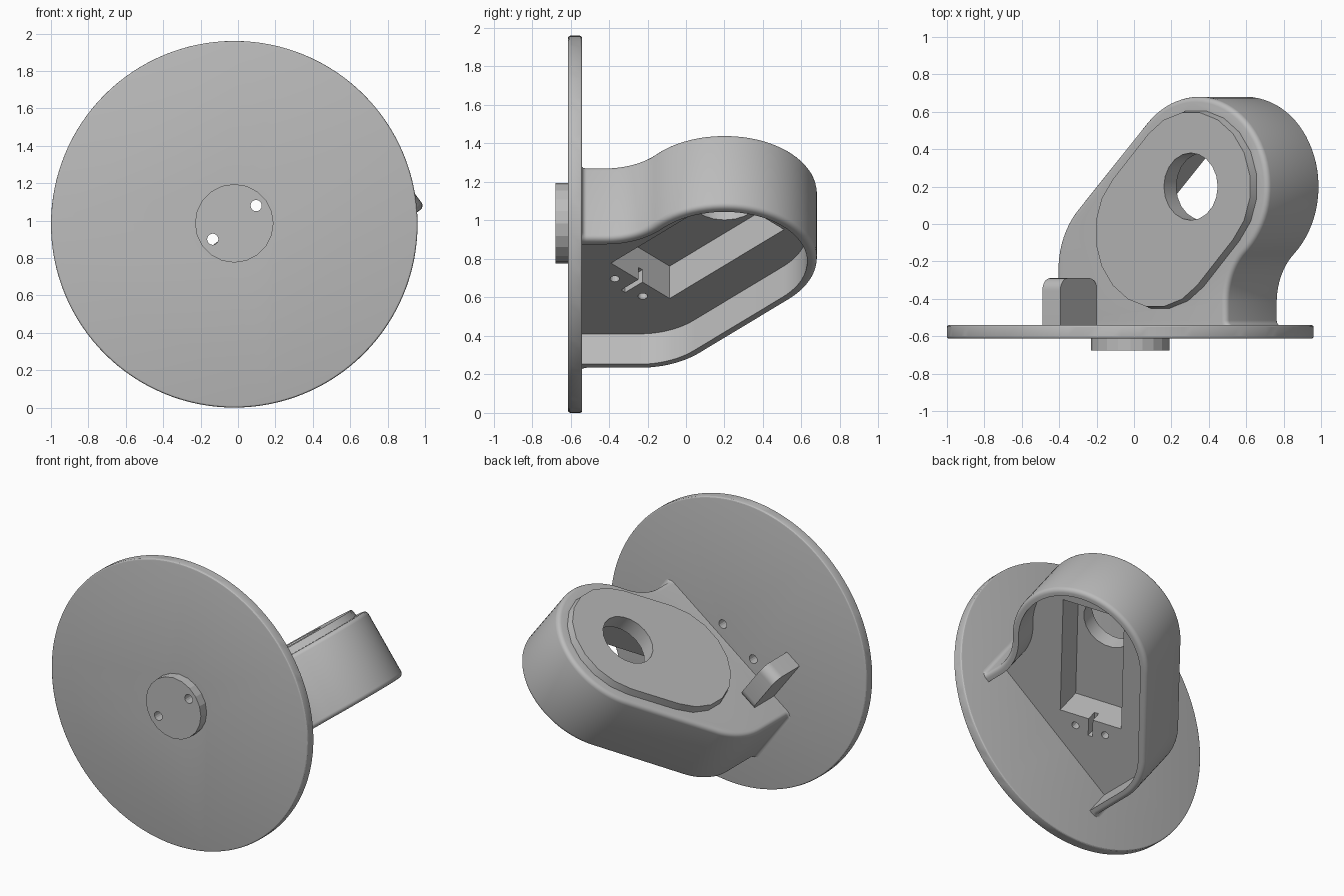
import bpy, bmesh, math
from mathutils import Matrix, Vector

if "Cube" in bpy.data.objects:
    bpy.data.objects.remove(bpy.data.objects["Cube"])

grey = bpy.data.materials.new("plain grey")
grey.diffuse_color = (0.5, 0.5, 0.5, 1)
grey.use_nodes = True
grey.node_tree.nodes["Principled BSDF"].inputs["Base Color"].default_value = grey.diffuse_color

TILT = math.radians(37)
CX, CZ = -0.02, 0.98
# Tilted frame of the bracket: local x across, local y away from disc, local z up
FRAME = Matrix.Translation((CX, 0, CZ)) @ Matrix.Rotation(-TILT, 4, 'Y')
# Frame of the disc: local z points towards the front
DISC = Matrix.Translation((CX, 0, CZ)) @ Matrix.Rotation(math.pi / 2, 4, 'X')
TOP, BOTTOM, CEILING = -0.067, -0.537, -0.34
DISC_BACK = -0.54
C1, C2 = (0.39, 0.20), (0.15, -0.045)


def arc(c, r, a0, a1, n):
    return [(c[0] + r * math.cos(math.radians(a0 + (a1 - a0) * i / n)),
             c[1] + r * math.sin(math.radians(a0 + (a1 - a0) * i / n))) for i in range(n + 1)]


def prism(name, pts, z0, z1, frame, bevel=0.0, bevel_rule=None, top_pts=None, segs=4):
    """Extrude an outline from z0 to z1, optionally tapering and rounding the end rims."""
    bm = bmesh.new()
    lo = [bm.verts.new((x, y, z0)) for x, y in pts]
    hi = [bm.verts.new((x, y, z1)) for x, y in (top_pts or pts)]
    n = len(pts)
    bm.faces.new(lo)
    bm.faces.new(hi)
    for i in range(n):
        bm.faces.new((lo[i], lo[(i + 1) % n], hi[(i + 1) % n], hi[i]))
    bmesh.ops.recalc_face_normals(bm, faces=bm.faces)
    if bevel:
        rims = [e for e in bm.edges if abs(e.verts[0].co.z - e.verts[1].co.z) < 1e-6
                and (bevel_rule is None or bevel_rule(e))]
        bmesh.ops.bevel(bm, geom=rims, offset=bevel, segments=segs, profile=0.5,
                        affect='EDGES', clamp_overlap=False)
    bm.transform(frame)
    me = bpy.data.meshes.new(name)
    bm.to_mesh(me)
    bm.free()
    ob = bpy.data.objects.new(name, me)
    bpy.context.collection.objects.link(ob)
    me.materials.append(grey)
    return ob


def circle(c, r, n):
    return arc(c, r, 0, 360, n)[:-1]


def capsule(r, n=10):
    """Stadium around C1 and C2, whose axis runs at 45 degrees."""
    return arc(C1, r, -45, 135, n) + arc(C2, r, 135, 315, n)


def slanted_box(c, length, width):
    """Rectangle with its long side at 45 degrees."""
    a, b = Vector((1, 1)).normalized() * length / 2, Vector((-1, 1)).normalized() * width / 2
    c = Vector(c)
    return [tuple(c + s * a + t * b) for s, t in ((-1, -1), (1, -1), (1, 1), (-1, 1))]


def combine(ob, other, op):
    m = ob.modifiers.new(op.lower(), 'BOOLEAN')
    m.operation, m.object, m.solver = op, other, 'EXACT'
    bpy.context.view_layer.objects.active = ob
    bpy.ops.object.modifier_apply(modifier=m.name)
    bpy.data.objects.remove(other)


def smooth(ob, angle=28):
    bpy.ops.object.select_all(action='DESELECT')
    ob.select_set(True)
    bpy.context.view_layer.objects.active = ob
    bpy.ops.object.shade_smooth_by_angle(angle=math.radians(angle))


def outline(t, flare):
    """Bracket side profile, moved inwards by t."""
    r, ul, ur, yc, rk = 0.48, -0.545, 0.59, -0.42, 0.45
    d, h = ur - C1[0], C1[1] - yc
    rc = (d * d + h * h - r * r) / (2 * (r - d))
    a0 = math.degrees(math.atan2(-h, d + rc))
    yk = C1[1] - C1[0] + r * math.sqrt(2) + ul - rk * math.tan(math.pi / 8)
    f, base = 0.025, DISC_BACK - 0.03
    if flare:
        right = [(ur + f, base)] + arc((ur + f, DISC_BACK + f), f, 270, 180, 5)
        left = arc((ul - f, DISC_BACK + f), f, 0, -90, 5) + [(ul - f, base)]
    else:
        right, left = [(ur - t, base - 0.03)], [(ul + t, base - 0.03)]
    return (right + arc((ur + rc, yc), rc + t, 180, 180 + a0, 16)
            + arc(C1, r - t, a0, 135, 40)[1:]
            + arc((ul + rk, yk), rk - t, 135, 180, 14) + left)


# Big disc with a softened rim and a low-sided boss in front
disc = prism("disc", circle((0, 0), 0.98, 128), -DISC_BACK, 0.613, DISC, 0.012, segs=3)
boss = prism("boss", circle((0, 0.005), 0.21, 20), 0.60, 0.677, DISC)
combine(disc, boss, 'UNION')
for c in ((0.117, 0.10), (-0.115, -0.08)):
    combine(disc, prism("pin_hole", circle(c, 0.03, 16), 0.4, 0.8, DISC), 'DIFFERENCE')
smooth(disc, 15)

# Bracket body with rounded rims
body = prism("bracket", outline(0, True), BOTTOM, TOP, FRAME, 0.028,
             lambda e: max(v.co.y for v in e.verts) > DISC_BACK + 0.001)
# Raised pad with drafted sides on the upper face
pad = prism("raised_pad", capsule(0.415), TOP - 0.02, -0.02, FRAME, top_pts=capsule(0.40))
combine(body, pad, 'UNION')
# Hollow underside, slanted pocket and the round window
combine(body, prism("hollow", outline(0.05, False), -0.8, CEILING, FRAME), 'DIFFERENCE')
POCKET = (0.26, 0.06)
combine(body, prism("pocket", slanted_box(POCKET, 0.84, 0.43), -0.5, -0.13, FRAME), 'DIFFERENCE')
combine(body, prism("window", circle(C1, 0.18, 20), -0.3, 0.2, FRAME), 'DIFFERENCE')
# Cable slot and two screw holes next to the pocket
combine(body, prism("slot", slanted_box((-0.07, -0.27), 0.16, 0.03), -0.5, CEILING + 0.08, FRAME),
        'DIFFERENCE')
for c in ((-0.02, -0.37), (-0.17, -0.225)):
    combine(body, prism("screw_hole", circle(c, 0.025, 12), -0.5, CEILING + 0.1, FRAME), 'DIFFERENCE')
smooth(body)

# Lug with a square eye, standing on the bracket against the disc
# (outline drawn as height, depth and extruded across)
LUG = FRAME @ Matrix(((0, 0, 1, 0), (0, 1, 0, 0), (1, 0, 0, 0), (0, 0, 0, 1)))
v0, v1, y1, r = TOP - 0.003, 0.256, -0.29, 0.065
lug_pts = ([(v0, DISC_BACK - 0.02), (v1, DISC_BACK - 0.02)]
           + arc((v1 - r, y1 - r), r, 0, 90, 8) + arc((v0 + r, y1 - r), r, 90, 180, 8))
lug = prism("lug", lug_pts, -0.395, -0.275, LUG)
eye = [(0.0, -0.455), (0.158, -0.455), (0.158, -0.37), (0.0, -0.37)]
combine(lug, prism("eye", eye, -0.6, 0.0, LUG), 'DIFFERENCE')
smooth(lug)
